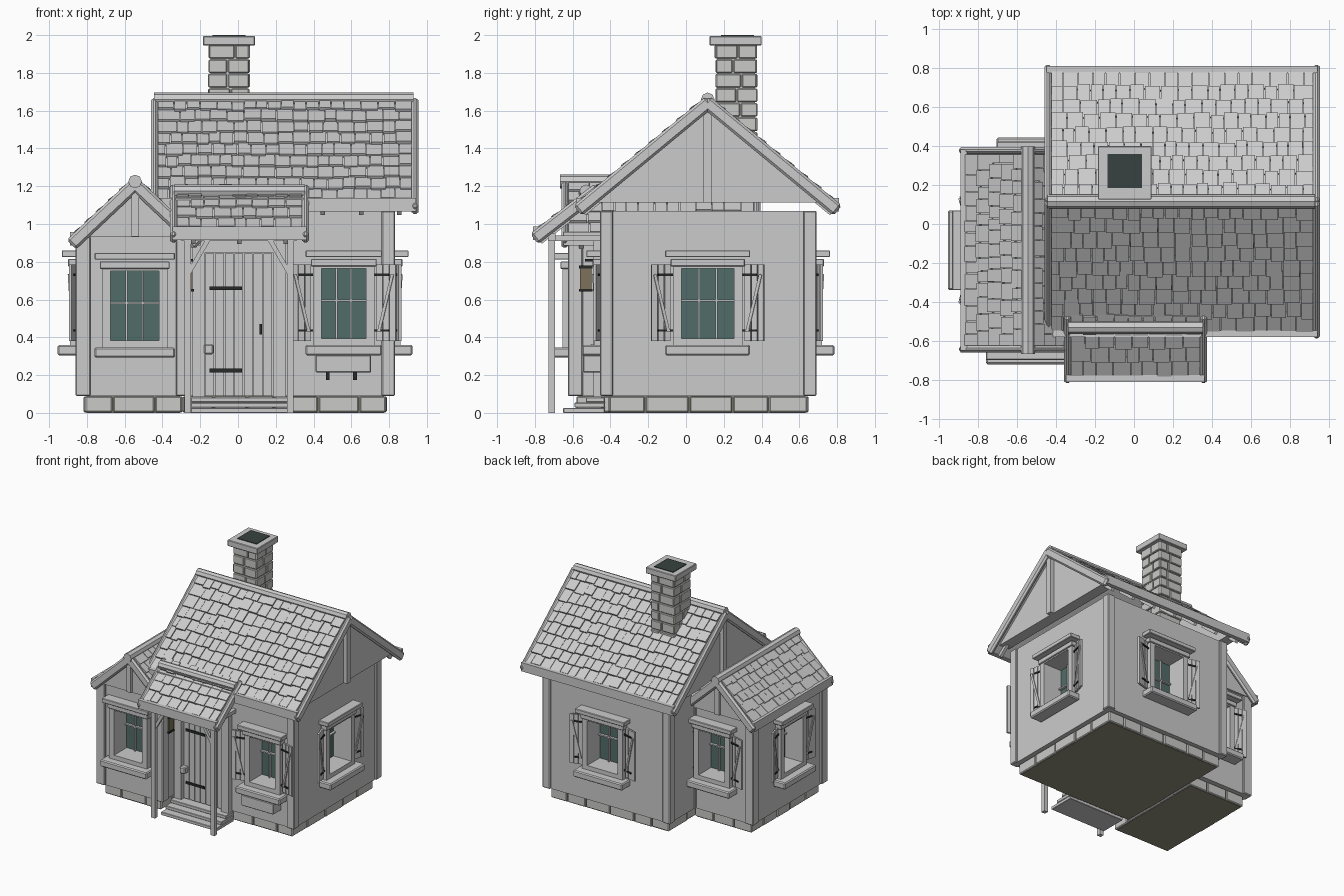
import bpy, bmesh, math, random
from mathutils import Matrix, Vector

random.seed(4)
cube = bpy.data.objects.get("Cube")
if cube:
    bpy.data.objects.remove(cube, do_unlink=True)


def material(name, r, g, b):
    m = bpy.data.materials.new(name)
    m.use_nodes = True
    m.diffuse_color = (r, g, b, 1)
    m.node_tree.nodes["Principled BSDF"].inputs["Base Color"].default_value = (r, g, b, 1)
    return m


GREY = material("pale grey", .6, .6, .6)
STONE = material("warm stone", .59, .59, .575)
GLASS = material("teal glass", .083, .152, .138)
IRON = material("black iron", .02, .022, .022)
SOOT = material("dark soot", .04, .055, .052)
EARTH = material("olive earth", .28, .275, .21)
TAN = material("lamp tan", .2, .17, .1)
ID = Matrix.Identity(4)


def add_box(bm, b, M=ID):
    """Box from limits x0, x1, y0, y1, z0, z1 in the space of M."""
    c = [(b[i] + b[i + 1]) / 2 for i in (0, 2, 4)]
    s = [abs(b[i + 1] - b[i]) for i in (0, 2, 4)]
    bmesh.ops.create_cube(bm, size=1, matrix=M @ Matrix.Translation(c) @ Matrix.Diagonal((*s, 1)))


def finish(name, bm, mat, bevel=0):
    bmesh.ops.recalc_face_normals(bm, faces=bm.faces)
    me = bpy.data.meshes.new(name)
    bm.to_mesh(me)
    bm.free()
    me.materials.append(mat)
    ob = bpy.data.objects.new(name, me)
    bpy.context.collection.objects.link(ob)
    if bevel:
        mod = ob.modifiers.new("soft_edges", "BEVEL")
        mod.width, mod.segments = bevel, 1
    return ob


def boxes(name, mat, items, M=ID, bevel=0):
    bm = bmesh.new()
    for b in items:
        add_box(bm, b, M)
    return finish(name, bm, mat, bevel)


def axes(o, x, y):
    x, y = Vector(x).normalized(), Vector(y).normalized()
    M = Matrix((x, y, x.cross(y))).transposed().to_4x4()
    M.translation = o
    return M


def beam(name, a, b, w):
    d = Vector(b) - Vector(a)
    M = axes(a, d, (0, 1, 0) if abs(d.y) < .01 else (1, 0, 0))
    boxes(name, GREY, [(0, d.length, -w / 2, w / 2, -w / 2, w / 2)], M)


def prism(name, pts, push):
    bm = bmesh.new()
    f = bm.faces.new([bm.verts.new(p) for p in pts])
    r = bmesh.ops.extrude_face_region(bm, geom=[f])
    bmesh.ops.translate(bm, vec=push, verts=[v for v in r["geom"] if isinstance(v, bmesh.types.BMVert)])
    finish(name, bm, GREY)


def ring(bm, x0, x1, y0, y1, z0, z1, size, depth):
    """Course of blocks of uneven length round a rectangle."""
    for along, lo, hi, faces in (("x", x0, x1, (y0, y1 - depth)), ("y", y0, y1, (x0, x1 - depth))):
        for f in faces:
            t = lo
            while t < hi - .01:
                e = t + size * random.uniform(.75, 1.35)
                e = hi if e > hi - size * .5 else e
                j = random.uniform(-.004, .004)
                span, thick = (t + .003, e - .003), (f - j, f + depth + j)
                add_box(bm, (*span, *thick, z0, z1) if along == "x" else (*thick, *span, z0, z1))
                t = e


def roof_slope(name, a, b, drop, rows, tails=.21):
    """Deck, shingles and trim on a slope: ridge from a to b, falling by drop."""
    a, b, drop = Vector(a), Vector(b), Vector(drop)
    if (b - a).cross(drop).z < 0:
        a, b = b, a
    M = axes(a, b - a, drop)
    W, L = (b - a).length, drop.length
    boxes(name + "_deck", GREY, [(.01, W - .01, 0, L - .01, -.022, .008)], M)
    bm = bmesh.new()
    pitch = (L - .045) / rows
    for r in range(rows):
        t, end = .035, W - .035
        low = (r + 1) * pitch
        while t < end - .005:
            e = t + random.uniform(.058, .092)
            e = end if e > end - .04 else e
            tilt = M @ Matrix.Translation((0, low + random.uniform(-.01, .008), .024)) @ Matrix.Rotation(.13, 4, "X")
            add_box(bm, (t + .002, e - .002, -pitch * 1.15, 0, -.012, random.uniform(.006, .012)), tilt)
            t = e
    finish(name + "_shingles", bm, GREY)
    boxes(name + "_barge_boards", GREY, [(0, .036, -.01, L + .008, -.04, .03),
                                         (W - .036, W, -.01, L + .008, -.04, .03)], M, .013)
    # upright board along the eave
    upright = M @ Matrix.Translation((0, L - .005, 0)) @ Matrix.Rotation(math.asin(-drop.z / L), 4, "X")
    boxes(name + "_fascia", GREY, [(.012, W - .012, -.02, .014, -.018, .054)], upright)
    n = max(2, round(W / tails))
    boxes(name + "_rafter_tails", GREY,
          [(x - .012, x + .012, L - .2, L - .008, -.05, -.02) for x in [W * (i + .5) / n for i in range(n)]], M)


def ridge(name, a, b, r):
    d = Vector(b) - Vector(a)
    bm = bmesh.new()
    M = Matrix.Translation((Vector(a) + Vector(b)) / 2) @ d.to_track_quat("Z", "Y").to_matrix().to_4x4()
    bmesh.ops.create_cone(bm, cap_ends=True, segments=8, radius1=r, radius2=r, depth=d.length, matrix=M)
    finish(name, bm, GREY)


def window(name, wall, x, y, turn, w, shutters=True, z=0):
    """Deep window cut into a wall; local -y points out of the wall."""
    M = Matrix.Translation((x, y, z)) @ Matrix.Rotation(math.radians(turn), 4, "Z")
    h, f, z0, z1 = w / 2, w / 2 + .045, .395, .765
    cutter = boxes(name + "_cutter", GREY, [(-h, h, -.02, .13, z0, z1)], M)
    cutter.hide_render = True
    cutter.hide_set(True)
    cut = wall.modifiers.new(name + "_opening", "BOOLEAN")
    cut.operation, cut.object = "DIFFERENCE", cutter
    boxes(name + "_glass", GLASS, [(-h, h, .12, .135, z0, z1)], M)
    boxes(name + "_frame", GREY, [(-f, -h, -.045, 0, .355, .81), (h, f, -.045, 0, .355, .81),
                                  (-f, f, -.045, 0, .355, z0), (-f, f, -.045, 0, z1, .81)], M)
    bars = [(s * h / 3 - .005, s * h / 3 + .005, .1, .125, z0, z1) for s in (-1, 1)]
    boxes(name + "_glazing_bars", GREY, bars + [(-h, h, .1, .125, .59, .601)], M)
    boxes(name + "_lintel", GREY, [(-f - .012, f + .012, -.055, 0, .775, .815)], M, .004)
    boxes(name + "_top_ledge", GREY, [(-f - .04, f + .04, -.088, 0, .825, .86)], M, .004)
    boxes(name + "_sill", GREY, [(-f - .04, f + .04, -.11, 0, .305, .36)], M, .008)
    if not shutters:
        return
    for s in (-1, 1):
        S = M @ Matrix.Translation((s * (f + .012), -.012, 0)) @ Matrix.Rotation(-s * .26, 4, "Z")
        planks = [(s * (.002 + .036 * i), s * (.034 + .036 * i), -.012, .004, .38, .785) for i in range(3)]
        boxes(name + "_shutter", GREY, planks, S)
        boxes(name + "_shutter_hinges", IRON, [(-s * .01, s * .07, -.019, .006, z, z + .012) for z in (.43, .725)], S)
        D = S @ Matrix.Translation((s * .053, 0, .583)) @ Matrix.Rotation(s * .24, 4, "Y")
        boxes(name + "_shutter_brace", GREY, [(-.008, .008, -.02, -.01, -.155, .155)], D)


def house_block(name, x0, x1, y0, y1, top, p):
    """Plastered walls with corner posts on a stone footing."""
    o, i = .016, .03
    boxes(name + "_corner_posts", GREY, [(x, x + p, y, y + p, .09, top) for x in (x0 - o, x1 + o - p)
                                         for y in (y0 - o, y1 + o - p)], bevel=.006)
    c = i + .012
    boxes(name + "_footing_core", EARTH, [(x0 + c, x1 - c, y0 + c, y1 - c, 0, .09)])
    bm = bmesh.new()
    ring(bm, x0 + i, x1 - i, y0 + i, y1 - i, .003, .088, .18, .05)
    finish(name + "_footing_stones", bm, STONE, .006)
    return boxes(name + "_walls", GREY, [(x0, x1, y0, y1, .09, top)])


# Walls
main = house_block("main", -.32, .815, -.44, .675, 1.07, .07)
wing = house_block("wing", -.845, -.265, -.61, .335, .935, .08)

# Main roof and overhanging gables
for s, name in ((-1, "main_roof_front"), (1, "main_roof_back")):
    roof_slope(name, (-.46, .115, 1.645), (.955, .115, 1.645), (0, s * .685, -.565), 9)
ridge("main_ridge_beam", (-.445, .115, 1.66), (.93, .115, 1.66), .036)
for x, out in ((.81, 1), (-.315, -1)):
    prism("main_gable", [(x, -.525, 1.115), (x, .755, 1.115), (x, .115, 1.63)], (out * .09, 0, 0))
    k = x + out * .1
    beam("main_king_post", (k, .115, 1.115), (k, .115, 1.63), .045)

# Wing roof and gables
for s, name in ((-1, "wing_roof_left"), (1, "wing_roof_right")):
    roof_slope(name, (-.545, -.66, 1.215), (-.545, .395, 1.215), (s * .335, 0, -.315), 5)
ridge("wing_ridge_beam", (-.545, -.668, 1.225), (-.545, .398, 1.225), .036)
for y, out in ((-.6, -1), (.325, 1)):
    prism("wing_gable", [(-.845, y, .93), (-.245, y, .93), (-.545, y, 1.2)], (0, out * .03, 0))
    k = y + out * .032
    beam("wing_king_post", (-.545, k, .935), (-.545, k, 1.2), .04)

# Porch
roof_slope("porch_roof", (-.36, -.47, 1.185), (.375, -.47, 1.185), (0, -.33, -.255), 4, .25)
ridge("porch_ridge_beam", (-.34, -.53, 1.175), (.355, -.53, 1.175), .034)
boxes("porch_plate", GREY, [(-.3, .31, -.73, -.692, .91, .95)])
for s in (-1, 1):
    x = .005 + s * .272
    boxes("porch_post", GREY, [(x - .017, x + .017, -.728, -.694, 0, .95)])
    beam("porch_brace", (x, -.711, .73), (x - s * .11, -.711, .92), .024)
    beam("porch_side_rail", (x, -.72, .925), (x, -.44, .925), .03)
boxes("porch_steps", GREY, [(-.25, .262, -.65 + .06 * i, -.43, .028 * i, .026 + .028 * i) for i in range(3)], bevel=.003)

# Door
boxes("door_planks", GREY, [(-.172 + .051 * i, -.126 + .051 * i, -.462, -.43, .09, .845) for i in range(7)])
boxes("door_frame", GREY, [(-.24, -.176, -.49, -.43, .085, .9), (.186, .255, -.49, -.43, .085, .9),
                           (-.24, .255, -.49, -.43, .848, .91)])
boxes("door_hinges", IRON, [(-.15, .02, -.47, -.455, z, z + .02) for z in (.215, .65)])
boxes("door_handle", IRON, [(.114, .126, -.48, -.455, .415, .47)])
boxes("door_side_box", GREY, [(-.18, -.13, -.51, -.46, .31, .365)], bevel=.008)

# Lantern on the wing wall beside the door
boxes("lantern_lamp", TAN, [(-.26, -.24, -.56, -.5, .655, .765)])
boxes("lantern_caps", IRON, [(-.26, -.234, -.566, -.494, z, z + .014) for z in (.642, .765)])
boxes("lantern_bracket", IRON, [(-.26, -.238, -.535, -.475, .802, .816)])

# Windows
window("main_front_window", main, .56, -.44, 0, .235)
window("main_right_window", main, .815, .115, 90, .28)
window("main_back_window", main, .26, .675, 180, .28)
window("wing_front_window", wing, -.547, -.61, 0, .255, False, -.013)
window("wing_left_window", wing, -.845, -.135, -90, .24)
window("wing_back_window", wing, -.5, .335, 180, .24)

# Flower box
boxes("flower_box", GREY, [(.41, .705, -.545, -.44, .215, .305)], bevel=.005)
boxes("flower_box_brackets", IRON, [(x - .01, x + .01, -.455, -.44, .175, .217) for x in (.475, .62)])

# Chimney
boxes("chimney_core", STONE, [(-.145, .05, .165, .365, 1.3, 1.95)])
bm = bmesh.new()
for i in range(8):
    z = 1.335 + i * .077
    ring(bm, -.155, .06, .155, .375, z + .003, z + .074, .11, .04)
finish("chimney_bricks", bm, STONE, .005)
boxes("chimney_cap", GREY, [(-.185, .09, .125, .4, 1.945, 1.995)], bevel=.004)
boxes("chimney_flue", SOOT, [(-.135, .04, .185, .36, 1.992, 2)])
